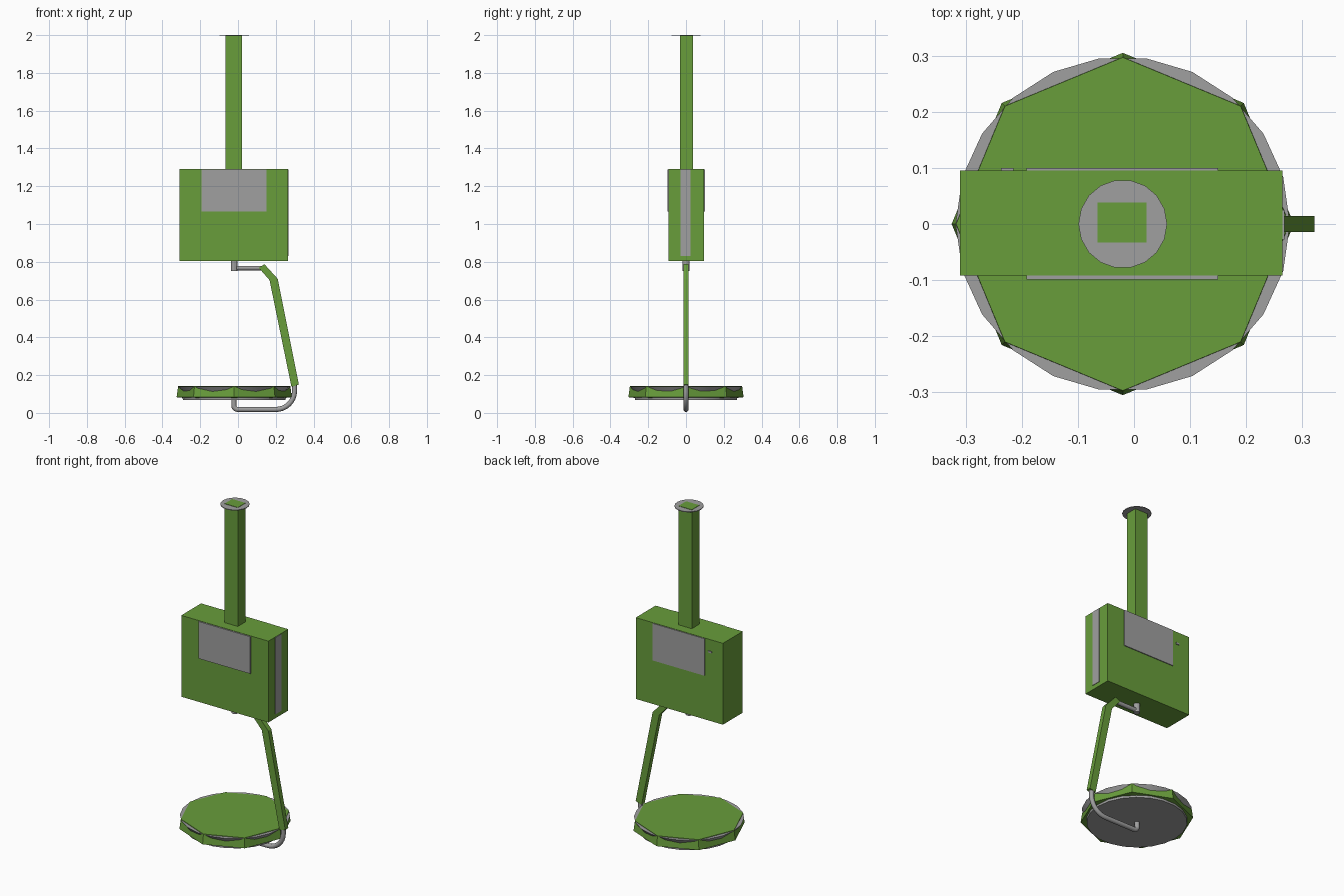
import bpy, bmesh, math
from mathutils import Vector

cube = bpy.data.objects.get("Cube")
if cube:
    bpy.data.objects.remove(cube, do_unlink=True)


def material(name, rgb):
    m = bpy.data.materials.new(name)
    m.use_nodes = True
    m.diffuse_color = (*rgb, 1)
    m.node_tree.nodes["Principled BSDF"].inputs["Base Color"].default_value = (*rgb, 1)
    return m


GREEN = material("leaf green", (0.14, 0.34, 0.044))
GREY = material("metal grey", (0.35, 0.35, 0.35))
AXIS = -0.02  # x of the post and pan axis


def finish(name, bm, mat, smooth=False):
    bmesh.ops.recalc_face_normals(bm, faces=bm.faces)
    mesh = bpy.data.meshes.new(name)
    bm.to_mesh(mesh)
    bm.free()
    mesh.materials.append(mat)
    ob = bpy.data.objects.new(name, mesh)
    bpy.context.collection.objects.link(ob)
    if smooth:
        bpy.ops.object.select_all(action='DESELECT')
        ob.select_set(True)
        bpy.context.view_layer.objects.active = ob
        bpy.ops.object.shade_smooth_by_angle(angle=math.radians(30))
    return ob


def box(name, lo, hi, mat):
    bm = bmesh.new()
    bmesh.ops.create_cube(bm, size=1)
    lo, hi = Vector(lo), Vector(hi)
    for v in bm.verts:
        v.co = (lo + hi) / 2 + v.co * (hi - lo)
    return finish(name, bm, mat)


def turned(name, profile, sides, mat, smooth=False):
    """Revolve (radius, z) points around the vertical axis and cap both ends."""
    bm = bmesh.new()
    rings = []
    for r, z in profile:
        angles = [2 * math.pi * i / sides for i in range(sides)]
        rings.append([bm.verts.new((AXIS + r * math.cos(a), r * math.sin(a), z)) for a in angles])
    for a, b in zip(rings, rings[1:]):
        for i in range(sides):
            j = (i + 1) % sides
            bm.faces.new((a[i], a[j], b[j], b[i]))
    bm.faces.new(rings[0])
    bm.faces.new(rings[-1])
    return finish(name, bm, mat, smooth)


def tube(name, path, radius, mat):
    """Round bar along (x, z) points in the middle plane."""
    cu = bpy.data.curves.new(name, 'CURVE')
    cu.dimensions = '3D'
    cu.bevel_depth = radius
    cu.bevel_resolution = 3
    cu.use_fill_caps = True
    sp = cu.splines.new('POLY')
    sp.points.add(len(path) - 1)
    for p, (x, z) in zip(sp.points, path):
        p.co = (x, 0, z, 1)
    cu.materials.append(mat)
    ob = bpy.data.objects.new(name, cu)
    bpy.context.collection.objects.link(ob)


def arc(cx, cz, rx, rz, start, end, n=8):
    angles = [math.radians(start + (end - start) * i / n) for i in range(n + 1)]
    return [(cx + rx * math.cos(a), cz + rz * math.sin(a)) for a in angles]


# Main housing with front, back and side plates
box("housing", (-0.31, -0.092, 0.805), (0.265, 0.095, 1.29), GREEN)
box("front_panel", (-0.192, -0.099, 1.067), (0.15, -0.09, 1.288), GREY)
box("back_panel", (-0.192, 0.093, 1.067), (0.15, 0.1, 1.288), GREY)
box("back_latch", (-0.237, 0.093, 1.212), (-0.215, 0.1, 1.222), GREY)
box("side_strip", (0.262, -0.028, 0.83), (0.268, 0.025, 1.288), GREY)

# Post and its thin top flange
box("post", (-0.065, -0.033, 1.28), (0.022, 0.038, 2.0), GREEN)
turned("top_flange", [(0.079, 1.994), (0.079, 1.998)], 18, GREY)

# Pan: eight-sided green cover around a round grey dish
turned("pan_cover", [(0.276, 0.08), (0.305, 0.083), (0.297, 0.142)], 8, GREEN)
turned("pan_dish", [(0.272, 0.069), (0.277, 0.112), (0.298, 0.139)], 22, GREY, True)

# Hanger under the housing
turned("hanger_socket", [(0.018, 0.752), (0.018, 0.81)], 12, GREY, True)
tube("hanger_tube", [(-0.02, 0.767), (0.14, 0.767)], 0.0125, GREY)

# Bent flat arm: side outline extruded across the middle plane
bm = bmesh.new()
outline = [(0.11, 0.768), (0.14, 0.787), (0.21, 0.71), (0.322, 0.15), (0.283, 0.138), (0.167, 0.703)]
face = bm.faces.new([bm.verts.new((x, -0.0145, z)) for x, z in outline])
ext = bmesh.ops.extrude_face_region(bm, geom=[face])
bmesh.ops.translate(bm, vec=(0, 0.029, 0),
                    verts=[g for g in ext["geom"] if isinstance(g, bmesh.types.BMVert)])
finish("arm", bm, GREEN)

# Curved tube from the arm to the underside of the pan
path = [(0.299, 0.15)] + arc(0.199, 0.115, 0.1, 0.097, 0, -90)
path += arc(0.0, 0.038, 0.022, 0.02, 270, 180, 4) + [(-0.022, 0.072)]
tube("pan_support_tube", path, 0.0135, GREY)
